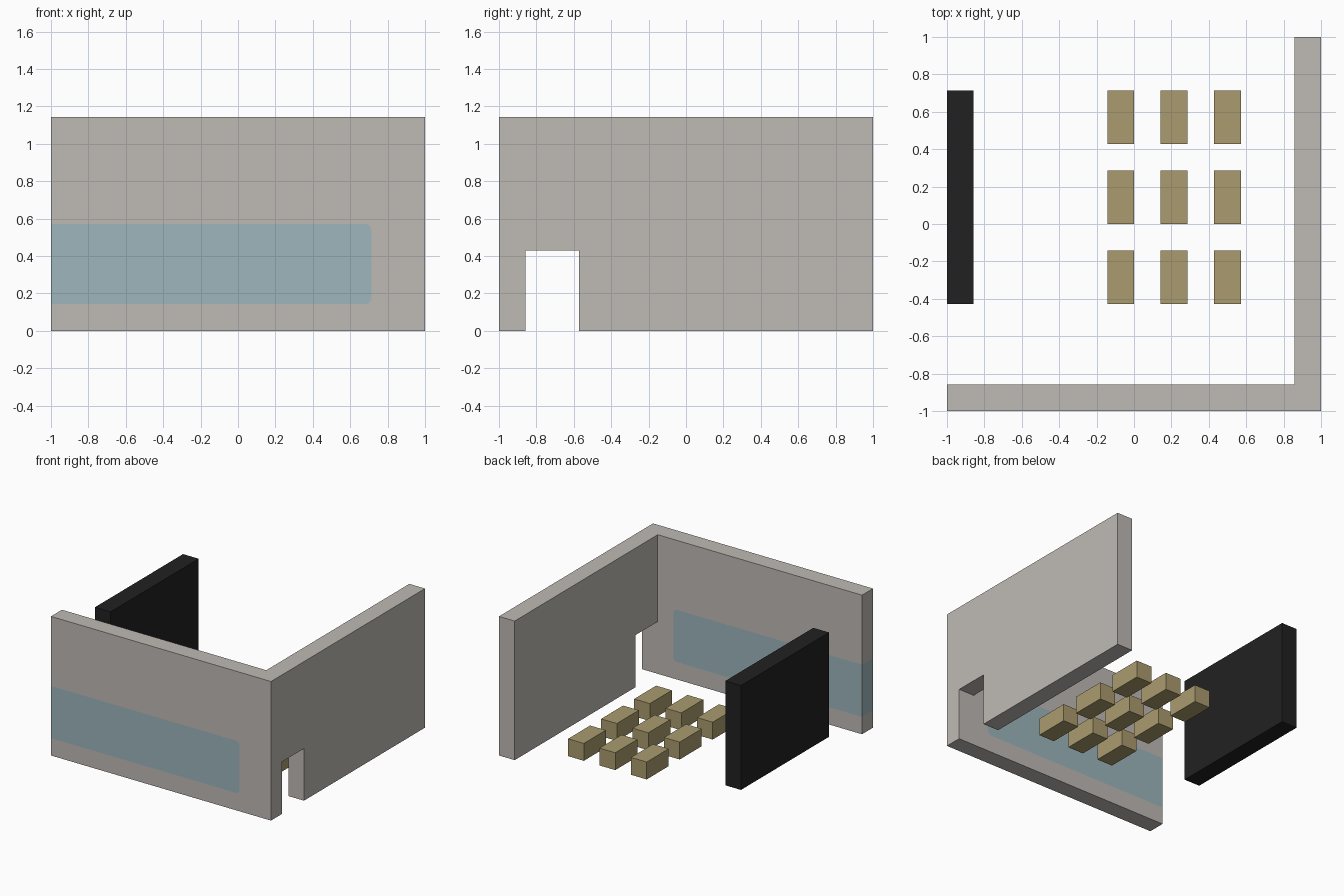
import bpy
import bmesh
from math import sin, cos, pi
from mathutils import Vector

if "Cube" in bpy.data.objects:
    bpy.data.objects.remove(bpy.data.objects["Cube"])

U = 1 / 7          # building module
HEIGHT = 8 * U


def linear(c):
    c /= 255
    return c / 12.92 if c <= 0.04045 else ((c + 0.055) / 1.055) ** 2.4


def material(name, rgb):
    colour = (*[linear(c) for c in rgb], 1)
    mat = bpy.data.materials.new(name)
    mat.use_nodes = True
    mat.diffuse_color = colour
    bsdf = mat.node_tree.nodes["Principled BSDF"]
    bsdf.inputs["Base Color"].default_value = colour
    bsdf.inputs["Roughness"].default_value = 0.8
    return mat


def prism(name, outline, depth, mat):
    """Extrude a closed 3D outline along the depth vector."""
    bm = bmesh.new()
    face = bm.faces.new([bm.verts.new(p) for p in outline])
    grown = bmesh.ops.extrude_face_region(bm, geom=[face], use_keep_orig=True)
    moved = [v for v in grown["geom"] if isinstance(v, bmesh.types.BMVert)]
    bmesh.ops.translate(bm, verts=moved, vec=Vector(depth))
    bmesh.ops.recalc_face_normals(bm, faces=bm.faces)
    mesh = bpy.data.meshes.new(name)
    bm.to_mesh(mesh)
    bm.free()
    mesh.materials.append(mat)
    obj = bpy.data.objects.new(name, mesh)
    bpy.context.collection.objects.link(obj)
    return obj


def box(name, x, y, z, size, mat):
    """Box from its lowest corner and its size."""
    sx, sy, sz = size
    base = [(x, y, z), (x + sx, y, z), (x + sx, y + sy, z), (x, y + sy, z)]
    return prism(name, base, (0, 0, sz), mat)


wall_grey = material("warm grey", (191, 186, 181))
glass_blue = material("dusty blue", (158, 182, 189))
screen_black = material("black", (33, 33, 33))
seat_tan = material("tan", (170, 156, 110))

# Window outline in the front wall, rounded at its closed end
x_end, z_low, z_high, r = 5 * U, U, 4 * U, 0.035
arc = [i * pi / 12 for i in range(7)]
lower = [(x_end - r + r * sin(a), z_low + r - r * cos(a)) for a in arc]
upper = [(x_end - r + r * cos(a), z_high - r + r * sin(a)) for a in arc]
window = [(-1, z_low)] + lower + upper + [(-1, z_high)]

# Front wall wraps around the window, and the pane fills it flush
wall = [(-1, 0), (1, 0), (1, HEIGHT), (-1, HEIGHT)] + window[::-1]
for name, outline, mat in (("front_wall", wall, wall_grey),
                           ("window_pane", window, glass_blue)):
    prism(name, [(x, -1, z) for x, z in outline], (0, U, 0), mat)

# Side wall with a doorway next to the corner
y0, y1, door = -6 * U, -4 * U, 3 * U
side = [(y0, door), (y1, door), (y1, 0), (1, 0), (1, HEIGHT), (y0, HEIGHT)]
prism("side_wall", [(1 - U, y, z) for y, z in side], (U, 0, 0), wall_grey)

# Raised screen
box("screen", -1, -3 * U, U, (U, 8 * U, 6 * U), screen_black)

# Rows of seats
for row, x in enumerate((-U, U, 3 * U)):
    for column, y in enumerate((-3 * U, 0, 3 * U)):
        box(f"seat_{row + 1}_{column + 1}", x, y, 0, (U, 2 * U, U), seat_tan)
